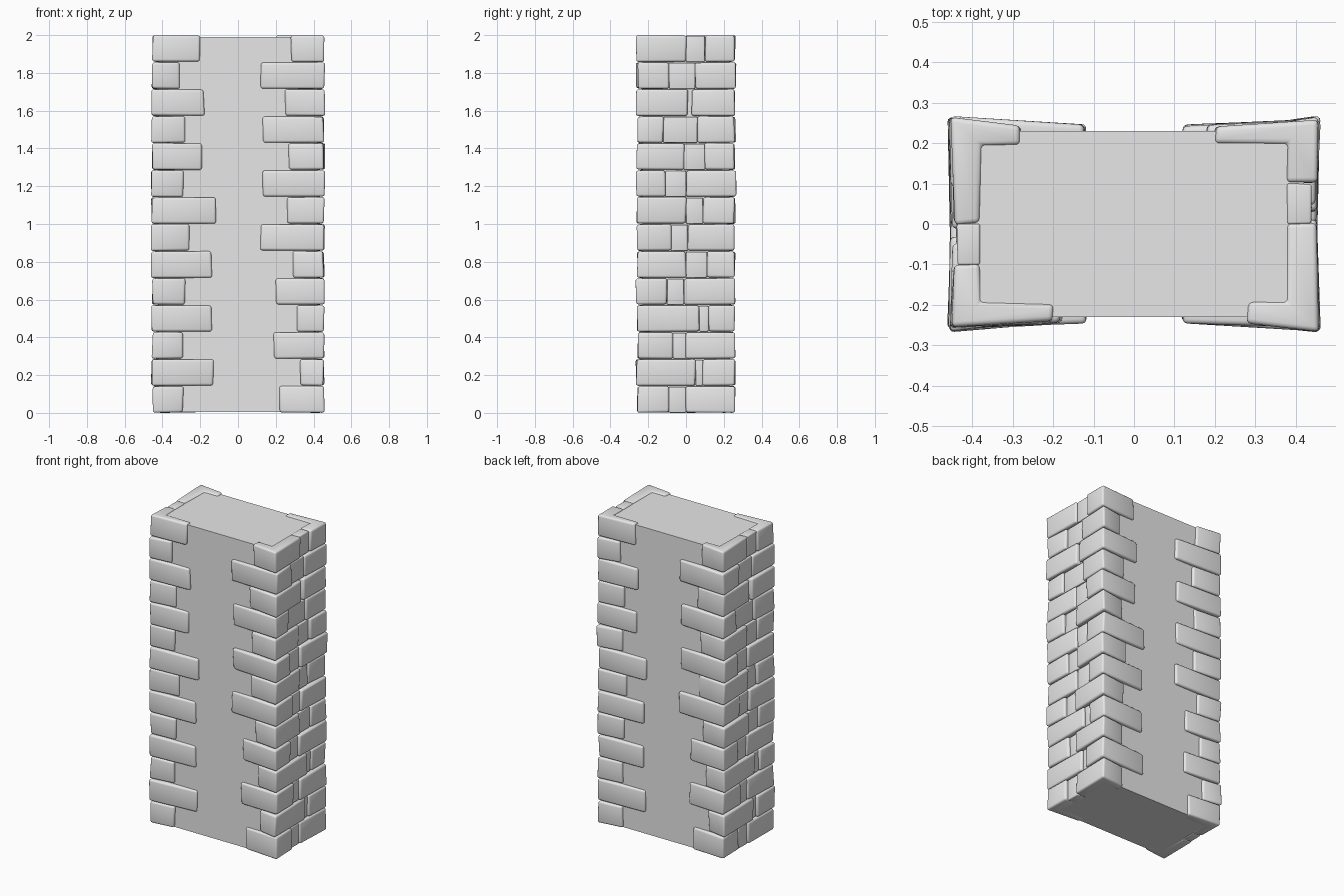
import bpy, bmesh, random
from mathutils import Matrix, Vector

random.seed(4)
cube = bpy.data.objects.get("Cube")
if cube:
    bpy.data.objects.remove(cube, do_unlink=True)

stone_grey = bpy.data.materials.new("stone grey")
stone_grey.use_nodes = True
GREY = (0.8, 0.8, 0.8, 1)
stone_grey.diffuse_color = GREY
stone_grey.node_tree.nodes["Principled BSDF"].inputs["Base Color"].default_value = GREY

ROWS = 14
H = 2 / ROWS


def prism(name, outline, z0, z1, wobble=0.0, bevel=0.0, turn=False):
    """Extruded outline with slightly uneven corners and rounded edges."""
    bm = bmesh.new()
    rings = []
    for z, inward in ((z0, 1), (z1, -1)):
        ring = []
        for x, y in outline:
            dz = inward * random.uniform(0, wobble)
            dx, dy = (random.uniform(-wobble, wobble) for _ in range(2))
            ring.append(bm.verts.new((x + dx, y + dy, z + dz)))
        rings.append(ring)
    low, high = rings
    bm.faces.new(low[::-1])
    bm.faces.new(high)
    n = len(outline)
    for i in range(n):
        j = (i + 1) % n
        bm.faces.new((low[i], low[j], high[j], high[i]))
    if turn:
        bmesh.ops.rotate(bm, verts=bm.verts, cent=Vector(), matrix=Matrix.Rotation(3.14159265, 3, 'Z'))
    bmesh.ops.recalc_face_normals(bm, faces=bm.faces)
    mesh = bpy.data.meshes.new(name)
    bm.to_mesh(mesh)
    bm.free()
    mesh.materials.append(stone_grey)
    obj = bpy.data.objects.new(name, mesh)
    bpy.context.collection.objects.link(obj)
    if bevel:
        mod = obj.modifiers.new("rounded edges", 'BEVEL')
        mod.width = bevel
        mod.segments = 3
        mod.limit_method = 'ANGLE'
        for p in mesh.polygons:
            p.use_smooth = True
    return obj


# Plain wall core
prism("wall_core", [(-.42, -.23), (.42, -.23), (.42, .23), (-.42, .23)], 0.004, 1.99)

# Reach of each corner stone, bottom row to top: along the wide face, along the end
right_wide = [.22, .33, .19, .31, .20, .29, .12, .26, .13, .27, .13, .25, .12, .28]
right_end = [-.09, .05, -.07, .07, -.10, 0, -.08, 0, -.11, -.01, -.12, .01, -.09, 0]
left_wide = [.29, .13, .29, .14, .28, .14, .26, .12, .29, .19, .28, .18, .31, .20]
left_end = [0, -.09, 0, -.12, .01, -.11, -.01, -.09, 0, -.10, -.06, -.03, -.05, -.10]


def corner_stone(name, side, wide, end, row, turn):
    out = random.uniform(.450, .460)
    face = random.uniform(.255, .266)
    outline = [(wide, -.243), (out, -face), (out - .006, end),
               (.38, end), (.38, -.195), (wide, -.195)]
    outline = [(side * x, y) for x, y in outline]
    prism(name, outline, row * H, (row + 1) * H, .004, .012, turn)


# Interlocking corner stones, repeated half a turn round
for turn, place in ((False, "front"), (True, "back")):
    for r in range(ROWS):
        corner_stone(f"{place}_corner_stone_a_{r}", 1, right_wide[r], right_end[r], r, turn)
        corner_stone(f"{place}_corner_stone_b_{r}", -1, left_wide[r], left_end[r], r, turn)
        # Small recessed stone filling the gap between two corners
        y0, y1 = right_end[r], -left_end[r]
        if y1 - y0 > .02:
            prism(f"{place}_filler_stone_{r}",
                  [(.38, y0), (.438, y0), (.438, y1), (.38, y1)],
                  r * H, (r + 1) * H - .004, .002, .006, turn)
